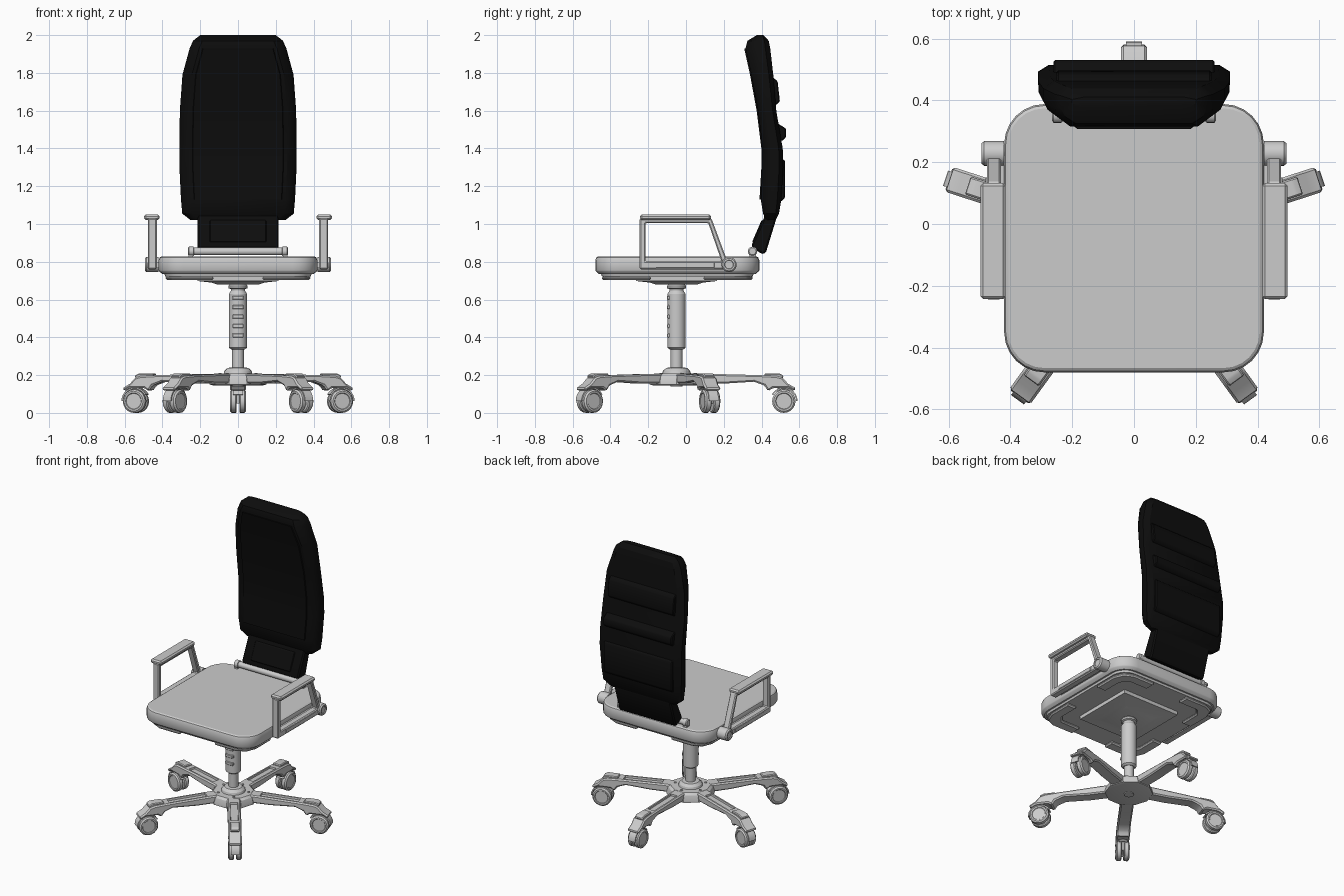
import bpy, bmesh, math
from mathutils import Matrix, Vector

if "Cube" in bpy.data.objects:
    bpy.data.objects.remove(bpy.data.objects["Cube"])


def material(name, value):
    m = bpy.data.materials.new(name)
    m.use_nodes = True
    m.diffuse_color = (value, value, value, 1)
    m.node_tree.nodes["Principled BSDF"].inputs["Base Color"].default_value = m.diffuse_color
    return m


GREY = material("light grey", 0.6)
BLACK = material("black fabric", 0.004)
CY = -0.05  # column position in y


def finish(name, bm, mat, bevel=0, mirror=False):
    bmesh.ops.recalc_face_normals(bm, faces=bm.faces)
    if bevel:
        edges = [e for e in bm.edges if len(e.link_faces) == 2 and e.calc_face_angle() > 0.5]
        bmesh.ops.bevel(bm, geom=edges, offset=bevel, segments=1, affect='EDGES', clamp_overlap=True)
    me = bpy.data.meshes.new(name)
    bm.to_mesh(me)
    bm.free()
    me.materials.append(mat)
    ob = bpy.data.objects.new(name, me)
    bpy.context.collection.objects.link(ob)
    if mirror:
        ob.modifiers.new("Mirror", 'MIRROR')
    return ob


def loft(name, rings, mat, bevel=0, mirror=False):
    """Skin closed rings of equal length and cap both ends."""
    bm = bmesh.new()
    rows = [[bm.verts.new(p) for p in ring] for ring in rings]
    n = len(rows[0])
    for a, b in zip(rows, rows[1:]):
        for i in range(n):
            bm.faces.new((a[i], a[(i + 1) % n], b[(i + 1) % n], b[i]))
    bm.faces.new(rows[0])
    bm.faces.new(rows[-1])
    return finish(name, bm, mat, bevel, mirror)


PLACE = {'x': lambda u, v, w: (w, u, v),
         'y': lambda u, v, w: (u, w, v),
         'z': lambda u, v, w: (u, v, w)}


def prism(name, pts, axis, lo, hi, mat=GREY, bevel=0, mirror=False):
    return loft(name, [[PLACE[axis](u, v, w) for u, v in pts] for w in (lo, hi)], mat, bevel, mirror)


def rect(u0, u1, v0, v1):
    return [(u0, v0), (u1, v0), (u1, v1), (u0, v1)]


def rounded(hx, y0, y1, r, steps=6):
    pts = []
    corners = ((hx - r, y1 - r), (r - hx, y1 - r), (r - hx, y0 + r), (hx - r, y0 + r))
    for k, (cx, cy) in enumerate(corners):
        for i in range(steps + 1):
            a = math.pi / 2 * (k + i / steps)
            pts.append((cx + r * math.cos(a), cy + r * math.sin(a)))
    return pts


def turned(name, profile, centre, axis='z', sides=24, mat=GREY, mirror=False):
    """Lathe of (position along axis, radius) pairs."""
    cu, cv = centre
    rings = []
    for w, r in profile:
        angles = [2 * math.pi * i / sides for i in range(sides)]
        rings.append([PLACE[axis](cu + r * math.cos(a), cv + r * math.sin(a), w) for a in angles])
    return loft(name, rings, mat, 0, mirror)


# Seat cushion with soft rim, and the tray below it
def seat_ring(z, inset):
    return [(x, y, z) for x, y in rounded(0.42 - inset, -0.48 + inset, 0.388 - inset, 0.13 - inset)]


loft("seat", [seat_ring(*s) for s in ((0.735, 0.02), (0.748, 0.004), (0.755, 0), (0.808, 0),
                                      (0.822, 0.005), (0.828, 0.014))], GREY)
loft("seat_tray", [seat_ring(0.722, 0.035), seat_ring(0.737, 0.03)], GREY)

# L-shaped brackets at the tray corners
for label, s, yc in (("front", 1, -0.445), ("back", -1, 0.353)):
    shape = [(0.13, yc), (0.29, yc), (0.355, yc + s * 0.03), (0.383, yc + s * 0.1), (0.383, yc + s * 0.26),
             (0.31, yc + s * 0.26), (0.31, yc + s * 0.12), (0.27, yc + s * 0.075), (0.13, yc + s * 0.075)]
    prism(label + "_seat_brackets", shape, 'z', 0.703, 0.724, GREY, 0.008, True)

# Tapered mounting plate under the seat
loft("mounting_plate", [[(x, CY + y, z) for x, y in rect(-h, h, -h, h)]
                        for h, z in ((0.11, 0.68), (0.14, 0.69), (0.215, 0.698), (0.215, 0.724))], GREY)

# Gas lift column
turned("lift_sleeve", [(0.335, 0.035), (0.345, 0.048), (0.63, 0.048), (0.645, 0.038), (0.655, 0.038),
                       (0.66, 0.05), (0.672, 0.05), (0.685, 0.04)], (0, CY))
turned("lift_rod", [(0.14, 0.031), (0.34, 0.031)], (0, CY))
for i in range(5):
    z = 0.4 + i * 0.05
    prism("sleeve_ridge", rect(-0.03, 0.03, CY - 0.051, CY - 0.03), 'z', z, z + 0.02, GREY, 0.003)

# Base hub
turned("base_hub", [(0.145, 0.13), (0.15, 0.15), (0.165, 0.15), (0.195, 0.14), (0.208, 0.125)], (0, CY), sides=10)
turned("hub_collar", [(0.2, 0.078), (0.222, 0.072), (0.238, 0.055), (0.24, 0.04)], (0, CY))

# Five legs with recessed tops, each ending in a twin-wheel caster
LEG = [(0.08, 0.155), (0.08, 0.207), (0.17, 0.207), (0.44, 0.2), (0.53, 0.195), (0.56, 0.187), (0.59, 0.155),
       (0.633, 0.13), (0.62, 0.115), (0.59, 0.132), (0.51, 0.132), (0.485, 0.115), (0.465, 0.145),
       (0.41, 0.165), (0.25, 0.155)]
WHEEL = (0.568, 0.062)


def recess(ob, x0, x1):
    bm = bmesh.new()
    bm.from_mesh(ob.data)
    top = [f for f in bm.faces if f.normal.z > 0.95 and x0 < f.calc_center_median().x < x1
           and f.calc_area() > 0.005]
    bmesh.ops.inset_region(bm, faces=top, thickness=0.014, depth=0)
    bmesh.ops.inset_region(bm, faces=top, thickness=0.002, depth=-0.012)
    bm.to_mesh(ob.data)
    bm.free()


for k in range(5):
    parts = [prism("leg", LEG, 'y', -0.042, 0.042, GREY, 0.008)]
    recess(parts[0], 0.2, 0.42)
    parts.append(prism("caster_cap", [(0.465, 0.19), (0.465, 0.209), (0.545, 0.209), (0.567, 0.196), (0.56, 0.18)],
                       'y', -0.03, 0.03, GREY, 0.005))
    for s in (-1, 1):
        parts.append(turned("caster_wheel", [(s * 0.007, 0.056), (s * 0.012, 0.062), (s * 0.034, 0.062),
                                             (s * 0.042, 0.053), (s * 0.042, 0.044), (s * 0.038, 0.041)],
                            WHEEL, 'y', 20))
    arc = [math.radians(d) for d in range(0, 151, 15)]
    hood = [(WHEEL[0] + r * math.cos(a), WHEEL[1] + r * math.sin(a))
            for r, seq in ((0.073, arc), (0.065, arc[::-1])) for a in seq]
    parts.append(prism("caster_hood", hood, 'y', -0.026, 0.026))
    parts.append(prism("caster_stem", rect(0.535, 0.6, 0.05, 0.14), 'y', -0.009, 0.009))
    parts.append(turned("hub_screw", [(0.2, 0.009), (0.212, 0.009)], (0.1, 0), sides=10))
    spin = Matrix.Translation((0, CY, 0)) @ Matrix.Rotation(math.radians(18 + 72 * k), 4, 'Z')
    for p in parts:
        p.matrix_world = spin


# Armrests: closed loop, pad, slot plate and pivot
def arm_loop():
    outer = [(-0.245, 0.76), (-0.245, 1.03), (0.135, 1.03), (0.235, 0.76)]
    inner = [(-0.215, 0.803), (-0.215, 1.005), (0.118, 1.005), (0.188, 0.803)]
    bm = bmesh.new()
    loops = [[bm.verts.new((x, y, z)) for y, z in pts]
             for x, pts in ((0.43, outer), (0.476, outer), (0.476, inner), (0.43, inner))]
    for a, b in zip(loops, loops[1:] + loops[:1]):
        for i in range(4):
            j = (i + 1) % 4
            bm.faces.new((a[i], a[j], b[j], b[i]))
    finish("armrest_loops", bm, GREY, 0.006, True)


arm_loop()
prism("armrest_pads", rect(0.415, 0.497, -0.243, 0.132), 'z', 1.021, 1.05, GREY, 0.009, True)
prism("armrest_slots", rect(-0.16, 0.15, 0.768, 0.797), 'x', 0.474, 0.48, GREY, 0.002, True)
prism("armrest_mounts", rect(-0.2, 0.2, 0.768, 0.797), 'x', 0.41, 0.432, GREY, 0, True)
turned("armrest_pivots", [(0.4, 0.025), (0.42, 0.025), (0.421, 0.04), (0.485, 0.04), (0.493, 0.033),
                          (0.493, 0.024), (0.488, 0.022)], (0.228, 0.785), 'x', 20, GREY, True)

# Hinge bar between seat and backrest
turned("hinge_bar", [(-0.265, 0.018), (-0.26, 0.025), (-0.235, 0.025), (-0.234, 0.02), (0.234, 0.02),
                     (0.235, 0.025), (0.26, 0.025), (0.265, 0.018)], (0.352, 0.855), 'x', 16)
for x in (-0.25, 0.25):
    prism("hinge_foot", rect(0.335, 0.37, 0.82, 0.855), 'x', x - 0.012, x + 0.012)

# Backrest shell: height, half width, front y, back y
BACK = [(1.02, 0.25, 0.425, 0.475), (1.055, 0.295, 0.408, 0.492), (1.13, 0.302, 0.396, 0.505),
        (1.3, 0.31, 0.406, 0.515), (1.4, 0.31, 0.406, 0.512), (1.6, 0.308, 0.381, 0.478),
        (1.79, 0.294, 0.346, 0.462), (1.93, 0.256, 0.315, 0.446), (1.97, 0.238, 0.325, 0.438),
        (2.0, 0.2, 0.375, 0.41)]


def back_ring(z, h, f, b):
    d = b - f
    half = [(h - 0.05, f), (h - 0.015, f + 0.2 * d), (h, f + 0.45 * d), (h, b - 0.2 * d), (h - 0.035, b)]
    return [(x, y, z) for x, y in half] + [(-x, y, z) for x, y in reversed(half)]


loft("backrest", [back_ring(*s) for s in BACK], BLACK)
pad = [(z, h - 0.06, f - 0.007) for z, h, f, b in BACK[2:8]]
loft("backrest_front_pad", [[(x, y, z) for x, y in ((-h, f + 0.03), (0.012 - h, f), (h - 0.012, f), (h, f + 0.03))]
                            for z, h, f in pad], BLACK)

# Raised ribs across the rear of the backrest
RIBS = [(1.12, 1.36, 0.525, 0.26), (1.44, 1.53, 0.53, 0.26), (1.63, 1.78, 0.497, 0.25), (1.83, 1.96, 0.455, 0.2)]
for lo, hi, y, h in RIBS:
    lean = 0.012 if lo > 1.5 else 0
    prism("rear_rib", [(0.42, lo), (y - 0.02, lo), (y, lo + 0.02), (y - lean, hi - 0.025), (y - 0.04, hi), (0.42, hi)],
          'x', -h, h, BLACK, 0.005)

# Neck joining the backrest to the hinge
prism("backrest_neck", [(0.345, 0.885), (0.352, 0.87), (0.41, 0.838), (0.425, 0.855), (0.485, 1.05), (0.475, 1.1),
                        (0.42, 1.1), (0.412, 1.03)], 'x', -0.215, 0.215, BLACK, 0.01)
prism("neck_pad", [(0.35, 0.905), (0.4, 1.02), (0.42, 1.02), (0.37, 0.9)], 'x', -0.15, 0.15, BLACK, 0.004)

# Smooth round parts, keep edges sharp
for ob in bpy.context.scene.objects:
    ob.select_set(ob.type == 'MESH')
    if ob.type == 'MESH':
        bpy.context.view_layer.objects.active = ob
bpy.ops.object.shade_smooth_by_angle(angle=math.radians(30))
